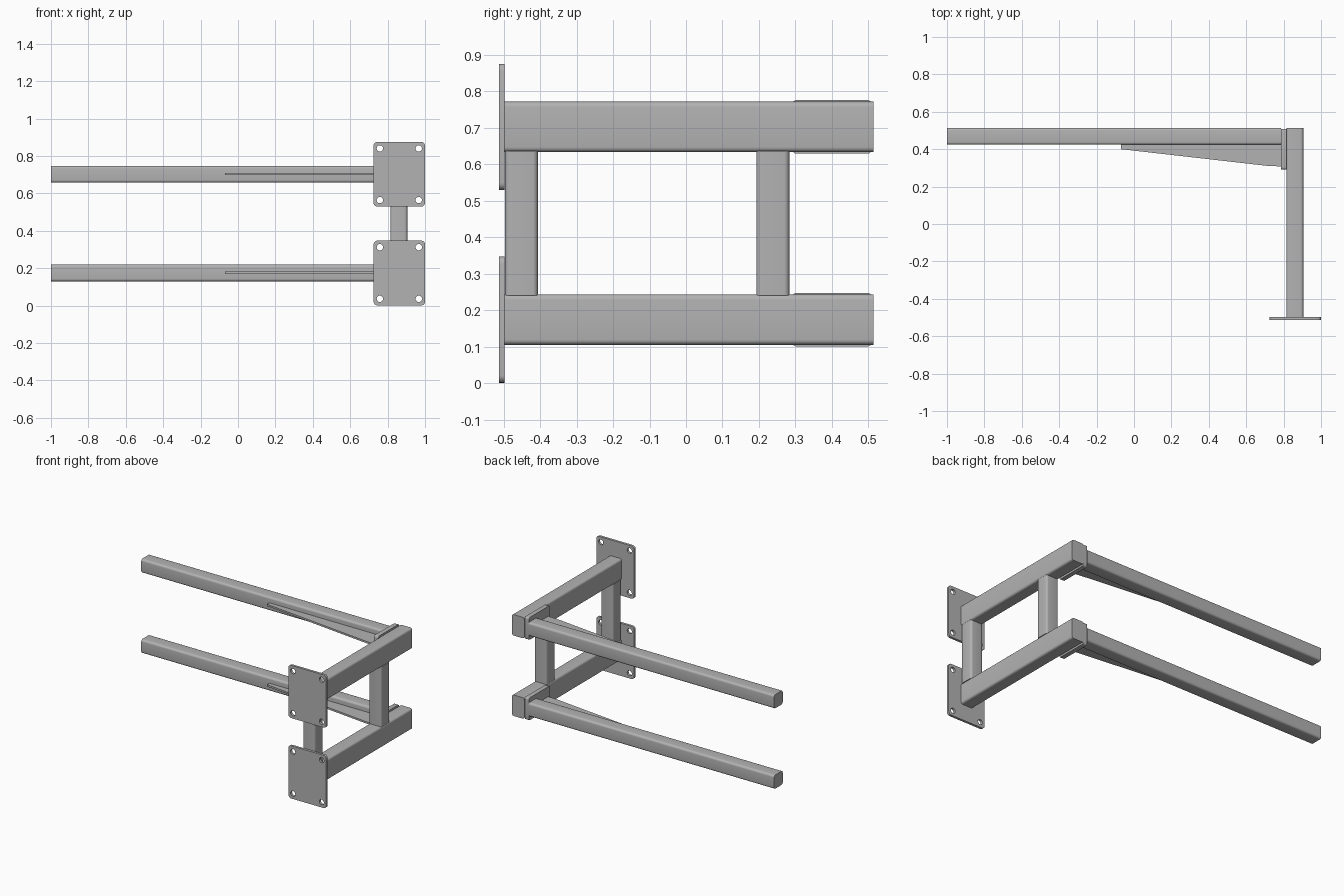
import bpy, math
from mathutils import Euler

cube = bpy.data.objects.get("Cube")
if cube:
    bpy.data.objects.remove(cube, do_unlink=True)

steel = bpy.data.materials.new("plain grey steel")
steel.use_nodes = True
GREY = (0.45, 0.45, 0.45, 1)
steel.diffuse_color = GREY
steel.node_tree.nodes["Principled BSDF"].inputs["Base Color"].default_value = GREY


def finish(obj):
    obj.data.materials.clear()
    obj.data.materials.append(steel)
    bpy.ops.object.select_all(action='DESELECT')
    obj.select_set(True)
    bpy.context.view_layer.objects.active = obj
    bpy.ops.object.convert(target='MESH')
    bpy.ops.object.shade_smooth_by_angle(angle=math.radians(35))


def outline(w, h, r, steps=5):
    """Rounded rectangle around the origin."""
    pts = []
    for i, (sx, sy) in enumerate([(1, 1), (-1, 1), (-1, -1), (1, -1)]):
        for k in range(steps + 1):
            a = math.pi / 2 * (i + k / steps)
            pts.append((sx * (w / 2 - r) + r * math.cos(a),
                        sy * (h / 2 - r) + r * math.sin(a)))
    return pts


def circle(x, y, r, n=20):
    return [(x + r * math.cos(math.tau * k / n), y + r * math.sin(math.tau * k / n))
            for k in range(n)]


def extrude(name, loops, length, center, rot=(0, 0, 0)):
    """Solid from flat loops (inner loops become holes), centred on its length."""
    curve = bpy.data.curves.new(name, 'CURVE')
    curve.dimensions = '2D'
    curve.fill_mode = 'BOTH'
    curve.extrude = length / 2
    for loop in loops:
        s = curve.splines.new('POLY')
        s.points.add(len(loop) - 1)
        for p, (x, y) in zip(s.points, loop):
            p.co = (x, y, 0, 1)
        s.use_cyclic_u = True
    obj = bpy.data.objects.new(name, curve)
    obj.location = center
    obj.rotation_euler = Euler(rot)
    bpy.context.collection.objects.link(obj)
    finish(obj)


ALONG_X = (math.pi / 2, 0, math.pi / 2)   # profile x -> y, profile y -> z
ALONG_Y = (math.pi / 2, 0, 0)             # profile x -> x, profile y -> z
TUBE, ROUND = 0.09, 0.014
RAIL_X = 0.86
FRONT, BACK = -0.497, 0.514

levels = {"lower": 0.174, "upper": 0.702}
for level, z in levels.items():
    # Deep side rail
    extrude(level + "_rail", [outline(TUBE, 0.138, ROUND)], BACK - FRONT,
            (RAIL_X, (FRONT + BACK) / 2, z), ALONG_Y)
    # Bolted foot plate with four holes
    holes = [circle(sx * 0.104, sz * 0.138, 0.017) for sx in (-1, 1) for sz in (-1, 1)]
    extrude(level + "_mounting_plate", [outline(0.275, 0.346, 0.02)] + holes, 0.016,
            (0.8625, FRONT - 0.008, z), ALONG_Y)
    # Joint plate between rail and arm
    extrude(level + "_joint_plate", [outline(0.218, 0.147, 0.012)], 0.03,
            (0.8, 0.4, z), ALONG_X)
    # Long arm
    extrude(level + "_arm", [outline(TUBE, TUBE, ROUND)], 1.785,
            (-0.1075, 0.469, z), ALONG_X)
    # Tapered stiffener under the arm's front face
    taper = [(-0.07, 0.43), (-0.07, 0.4), (0.72, 0.31), (0.786, 0.308), (0.786, 0.43)]
    extrude(level + "_gusset", [taper], 0.012, (0, 0, z + 0.002))

# Uprights joining the rails
z_low, z_high = levels["lower"] + 0.066, levels["upper"] - 0.066
for name, y in (("front_upright", -0.451), ("back_upright", 0.238)):
    extrude(name, [outline(TUBE, TUBE, ROUND)], z_high - z_low,
            (RAIL_X, y, (z_low + z_high) / 2))
